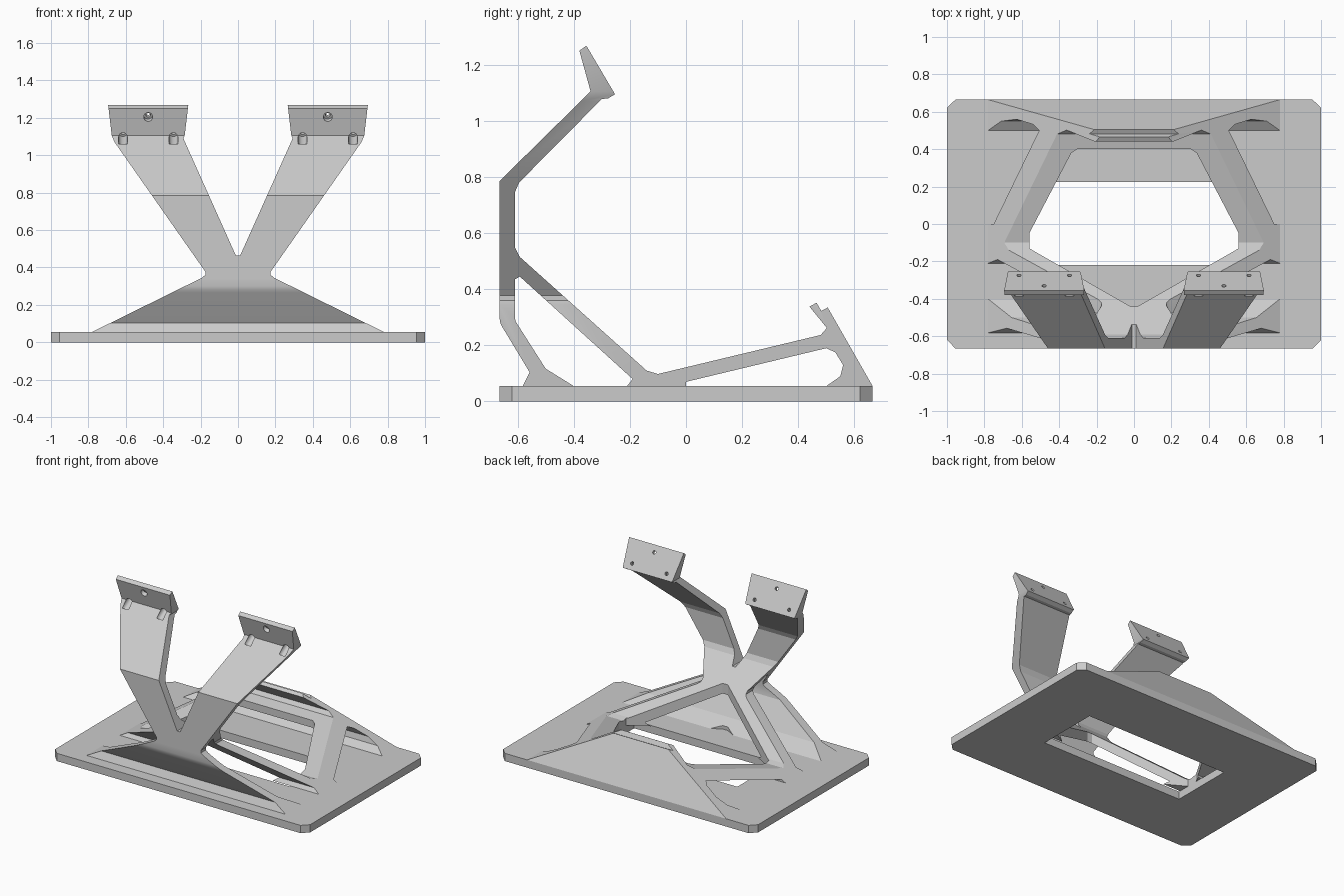
import bpy, bmesh, math
from mathutils import Vector, Matrix

if "Cube" in bpy.data.objects:
    bpy.data.objects.remove(bpy.data.objects["Cube"])

grey = bpy.data.materials.new("light grey")
grey.diffuse_color = (0.6, 0.6, 0.6, 1)
grey.use_nodes = True
grey.node_tree.nodes["Principled BSDF"].inputs["Base Color"].default_value = grey.diffuse_color


def prism(name, pts, to3d, a, b):
    """Extrude a 2D outline between depths a and b."""
    bm = bmesh.new()
    verts = [bm.verts.new(to3d(u, v, a)) for u, v in pts]
    face = bm.faces.new(verts)
    moved = bmesh.ops.extrude_face_region(bm, geom=[face])["geom"]
    shift = Vector(to3d(0, 0, b)) - Vector(to3d(0, 0, a))
    bmesh.ops.translate(bm, vec=shift, verts=[g for g in moved if isinstance(g, bmesh.types.BMVert)])
    bmesh.ops.recalc_face_normals(bm, faces=bm.faces)
    return add_object(name, bm)


def add_object(name, bm):
    mesh = bpy.data.meshes.new(name)
    bm.to_mesh(mesh)
    bm.free()
    mesh.materials.append(grey)
    ob = bpy.data.objects.new(name, mesh)
    bpy.context.collection.objects.link(ob)
    return ob


def combine(ob, cutter, operation):
    """Apply a boolean and discard the cutter."""
    mod = ob.modifiers.new("cut", "BOOLEAN")
    mod.object, mod.operation, mod.solver = cutter, operation, "EXACT"
    bpy.context.view_layer.update()
    ob.data = bpy.data.meshes.new_from_object(ob.evaluated_get(bpy.context.evaluated_depsgraph_get()))
    ob.modifiers.clear()
    bpy.data.objects.remove(cutter)


def mirrored(right):
    """Close a right-hand outline with its mirror image."""
    return right + [(-x, v) for x, v in reversed(right) if x != 0]


def from_side(u, v, d): return (d, u, v)
def from_front(u, v, d): return (u, d, v)
def from_top(u, v, d): return (u, v, d)


# Base plate with clipped corners and a rectangular opening
T = 0.055
X, Y, C = 1.0, 0.665, 0.045
base = prism("base_plate", mirrored([(X - C, -Y), (X, -Y + C), (X, Y - C), (X - C, Y)]), from_top, 0, T)
opening = prism("opening", mirrored([(0.56, -0.22), (0.56, 0.225)]), from_top, -0.1, 0.2)
combine(base, opening, "DIFFERENCE")

# Frame: one side profile running through feet, stem, arms, strut, ramp and rear rest
profile = [
    (-0.582, T), (-0.557, 0.104), (-0.655, 0.266), (-0.662, 0.281), (-0.665, 0.30),
    (-0.665, 0.785), (-0.34, 1.105), (-0.38, 1.25), (-0.355, 1.268),              # stem, arm, pad
    (-0.253, 1.095), (-0.278, 1.08), (-0.30, 1.078), (-0.595, 0.78), (-0.61, 0.745),
    (-0.61, 0.55), (-0.592, 0.515), (-0.14, 0.11), (-0.10, 0.098),                # strut top
    (0.48, 0.237), (0.502, 0.262), (0.44, 0.338), (0.465, 0.352), (0.482, 0.323), (0.505, 0.335),
    (0.665, T), (0.50, T), (0.55, 0.09), (0.56, 0.13), (0.532, 0.175), (0.50, 0.19),
    (0.0, 0.07), (0.0, T), (-0.21, T), (-0.19, 0.08),                             # ramp underside
    (-0.592, 0.445), (-0.61, 0.435), (-0.61, 0.30), (-0.607, 0.285), (-0.50, 0.117), (-0.40, T)]
frame = prism("stand_frame", profile, from_side, -0.95, 0.95)

# Trim to the forked front outline
outline = mirrored([
    (0.892, 0.0), (0.193, 0.345), (0.175, 0.36), (0.175, 0.378), (0.66, 1.07), (0.675, 1.105),
    (0.698, 1.30), (0.262, 1.30), (0.285, 1.105), (0.292, 1.09), (0.012, 0.465)])
combine(frame, prism("outline", outline, from_front, -1, 1), "INTERSECT")

# Open the middle of the ramp and split the strut into two legs
window = mirrored([(0.02, -0.44), (0.56, -0.13), (0.56, -0.05), (0.335, 0.38), (0.305, 0.40)])
combine(frame, prism("window", window, from_top, 0.0, 0.6), "DIFFERENCE")


# Screw holes with counterbores, square to the rear face of each pad
def drill(x, y, z):
    axis = Vector((0, 0.867, 0.498))
    turn = axis.to_track_quat("Z", "Y").to_matrix().to_4x4()
    for radius, start, end in ((0.012, -0.06, 0.06), (0.024, -0.13, -0.022)):
        bm = bmesh.new()
        place = Matrix.Translation(Vector((x, y, z)) + axis * (start + end) / 2) @ turn
        bmesh.ops.create_cone(bm, cap_ends=True, segments=24, radius1=radius, radius2=radius,
                              depth=end - start, matrix=place)
        combine(frame, add_object("drill", bm), "DIFFERENCE")


for side in (-1, 1):
    for x, y, z in ((0.345, -0.275, 1.132), (0.615, -0.275, 1.132), (0.48, -0.33, 1.226)):
        drill(side * x, y, z)

# Crisp bends, rounded holes
for ob in (base, frame):
    bpy.ops.object.select_all(action="DESELECT")
    ob.select_set(True)
    bpy.context.view_layer.objects.active = ob
    bpy.ops.object.shade_smooth_by_angle(angle=math.radians(20))
